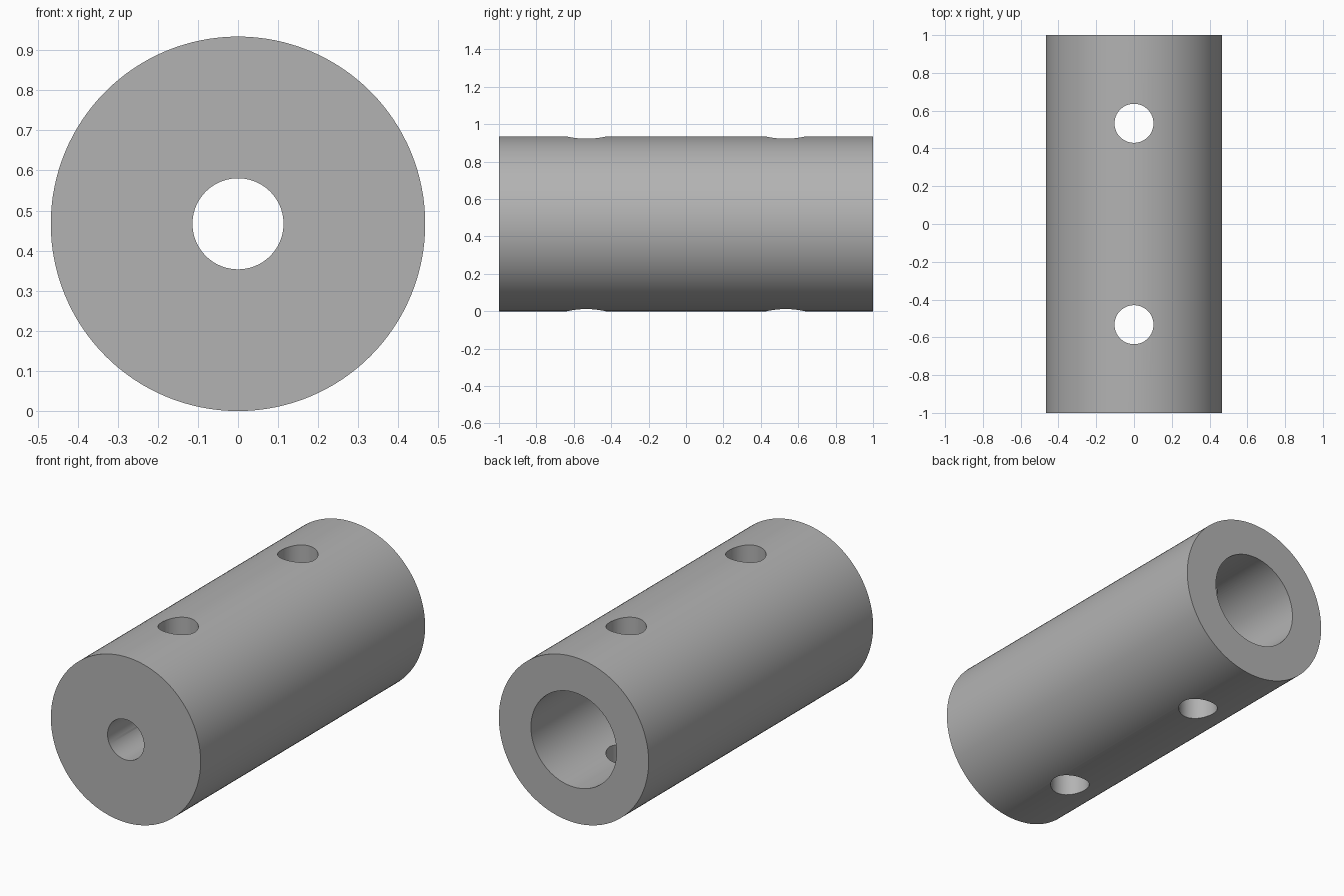
import bpy, bmesh, math
from mathutils import Matrix, Vector

if "Cube" in bpy.data.objects:
    bpy.data.objects.remove(bpy.data.objects["Cube"], do_unlink=True)

RADIUS, HALF = 0.467, 1.0
SMALL_BORE, LARGE_BORE, STEP_Y = 0.1135, 0.267, 0.0
SCREW_RADIUS, SCREW_Y = 0.1033, 0.533

metal = bpy.data.materials.new("plain grey metal")
grey = (0.45, 0.45, 0.45, 1)
metal.use_nodes = True
metal.diffuse_color = grey
metal.node_tree.nodes["Principled BSDF"].inputs["Base Color"].default_value = grey


def add_object(name, bm):
    bmesh.ops.recalc_face_normals(bm, faces=bm.faces)
    mesh = bpy.data.meshes.new(name)
    bm.to_mesh(mesh)
    bm.free()
    mesh.materials.append(metal)
    obj = bpy.data.objects.new(name, mesh)
    bpy.context.collection.objects.link(obj)
    return obj


# Sleeve with a stepped bore: closed (radius, y) profile turned about the y axis
profile = [(RADIUS, -HALF), (RADIUS, HALF), (LARGE_BORE, HALF),
           (LARGE_BORE, STEP_Y), (SMALL_BORE, STEP_Y), (SMALL_BORE, -HALF)]
bm = bmesh.new()
verts = [bm.verts.new((r, y, RADIUS)) for r, y in profile]
edges = [bm.edges.new((verts[i - 1], verts[i])) for i in range(len(verts))]
bmesh.ops.spin(bm, geom=verts + edges, cent=(0, 0, RADIUS), axis=(0, 1, 0),
               angle=math.tau, steps=128, use_merge=True)
bmesh.ops.remove_doubles(bm, verts=bm.verts, dist=1e-5)
sleeve = add_object("coupling_sleeve", bm)

# Set screw holes through top and bottom
bm = bmesh.new()
for y in (-SCREW_Y, SCREW_Y):
    bmesh.ops.create_cone(bm, cap_ends=True, segments=64, radius1=SCREW_RADIUS,
                          radius2=SCREW_RADIUS, depth=RADIUS * 3,
                          matrix=Matrix.Translation(Vector((0, y, RADIUS))))
cutter = add_object("screw_hole_cutter", bm)
cutter.hide_render = True

drill = sleeve.modifiers.new("screw holes", "BOOLEAN")
drill.operation = "DIFFERENCE"
drill.solver = "EXACT"
drill.object = cutter
bpy.context.view_layer.objects.active = sleeve
sleeve.select_set(True)
bpy.ops.object.modifier_apply(modifier=drill.name)
bpy.data.objects.remove(cutter, do_unlink=True)

# Smooth walls, crisp rims
bpy.ops.object.shade_smooth_by_angle(angle=math.radians(30))
